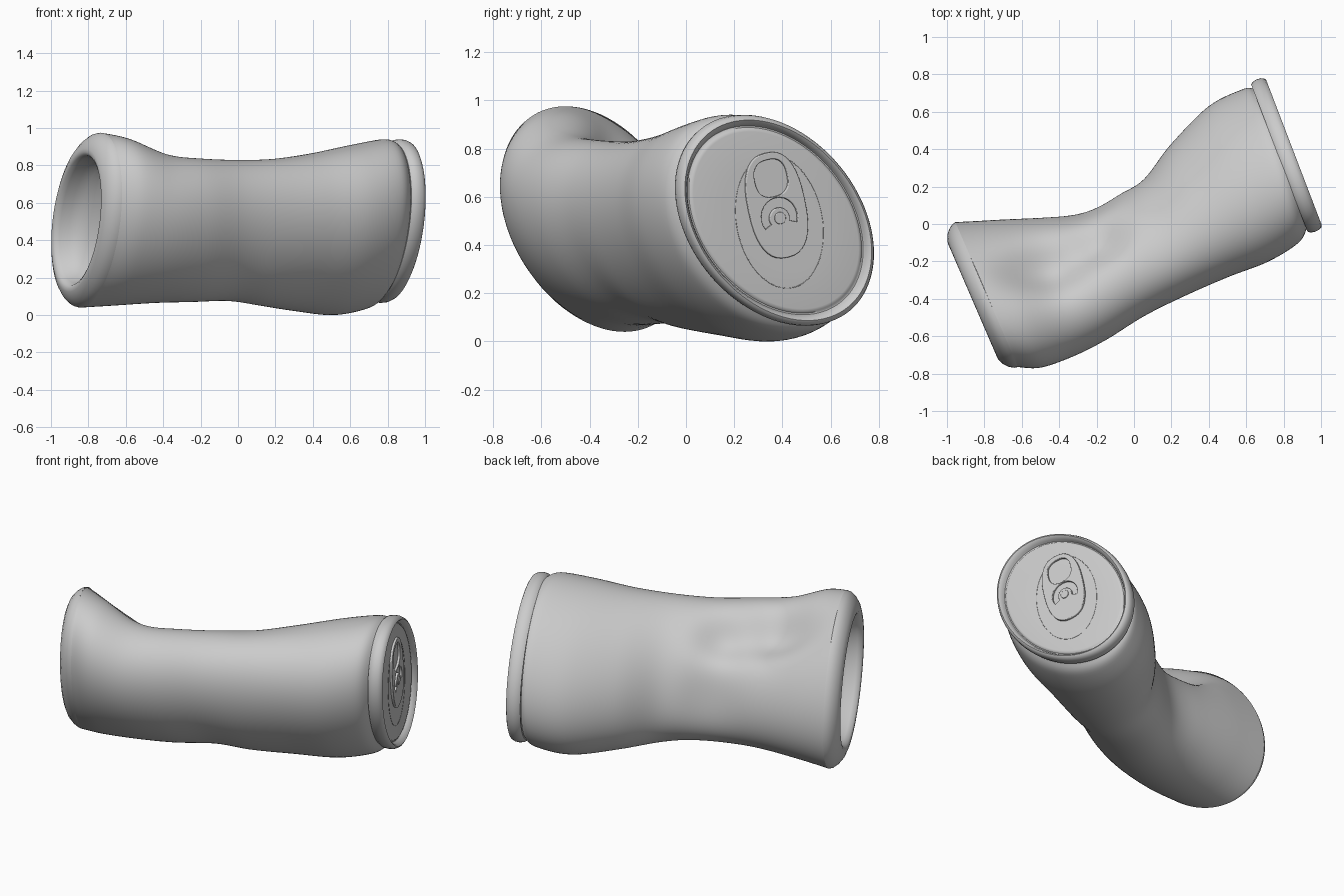
import bpy, bmesh, math
from mathutils import Vector, Matrix

if "Cube" in bpy.data.objects:
    bpy.data.objects.remove(bpy.data.objects["Cube"])

SEG = 96
PHI = 0.32  # diagonal squash of every cross-section


def section(s, scale=1.0, off=0.0):
    """Squashed ring from (back xy, front xy, z low, z high)."""
    bx, by, fx, fy, z0, z1 = s
    c = Vector(((bx + fx) / 2, (by + fy) / 2, (z0 + z1) / 2))
    u = Vector(((fx - bx) / 2, (fy - by) / 2, 0))
    n = Vector((-u.y, u.x, 0)).normalized()
    h = (z1 - z0) / 2
    pts = []
    for i in range(SEG):
        t = 2 * math.pi * i / SEG
        pts.append(c + u * (scale * math.cos(t)) + n * off
                   + Vector((0, 0, scale * h * math.sin(t + PHI))))
    return pts


def smooth(ob, angle):
    bpy.ops.object.select_all(action='DESELECT')
    ob.select_set(True)
    bpy.context.view_layer.objects.active = ob
    bpy.ops.object.shade_smooth_by_angle(angle=math.radians(angle))


def loft(name, rings, cap=False, angle=40):
    bm = bmesh.new()
    loops = [[bm.verts.new(p) for p in r] for r in rings]
    for a, b in zip(loops, loops[1:]):
        for i in range(SEG):
            j = (i + 1) % SEG
            bm.faces.new((a[i], a[j], b[j], b[i]))
    if cap:
        mid = bm.verts.new(sum(rings[-1], Vector()) / SEG)
        last = loops[-1]
        for i in range(SEG):
            bm.faces.new((last[i], last[(i + 1) % SEG], mid))
    bmesh.ops.recalc_face_normals(bm, faces=bm.faces)
    me = bpy.data.meshes.new(name)
    bm.to_mesh(me)
    bm.free()
    ob = bpy.data.objects.new(name, me)
    bpy.context.collection.objects.link(ob)
    smooth(ob, angle)
    return ob


def spline_path(keys, steps):
    """Catmull-Rom through the stations."""
    k = [keys[0]] + keys + [keys[-1]]
    out = []
    for i in range(1, len(k) - 2):
        for s in range(steps):
            t = s / steps
            out.append([0.5 * (2 * b + (c - a) * t + (2 * a - 5 * b + 4 * c - d) * t * t
                               + (3 * b - a - 3 * c + d) * t ** 3)
                        for a, b, c, d in zip(k[i - 1], k[i], k[i + 1], k[i + 2])])
    return out + [keys[-1]]


# Bent, crushed body
base_st = (-0.955, 0.01, -0.62, -0.765, 0.04, 0.975)
lid_st = (0.66, 0.775, 0.972, -0.04, 0.065, 0.94)
stations = [
    base_st,
    (-0.77, 0.02, -0.50, -0.768, 0.05, 0.945),
    (-0.50, 0.04, -0.33, -0.71, 0.065, 0.865),
    (-0.30, 0.085, -0.15, -0.62, 0.07, 0.84),
    (-0.10, 0.18, 0.05, -0.495, 0.075, 0.83),
    (0.05, 0.25, 0.26, -0.39, 0.05, 0.835),
    (0.20, 0.43, 0.50, -0.285, 0.022, 0.865),
    (0.40, 0.63, 0.72, -0.20, 0.0, 0.91),
    (0.58, 0.72, 0.88, -0.10, 0.035, 0.94),
    (0.635, 0.725, 0.925, -0.02, 0.08, 0.925),
]
dents = [  # centre, radius, push: a fold running along the inner top of the bend
    ((-0.62, -0.20, 0.90), 0.14, (0.02, -0.02, -0.06)),
    ((-0.45, -0.18, 0.84), 0.17, (0.02, -0.05, -0.11)),
    ((-0.22, -0.03, 0.79), 0.15, (0.02, -0.06, -0.08)),
    ((-0.20, 0.12, 0.40), 0.24, (0.02, -0.04, 0.0)),
]
rings = [section(s) for s in spline_path(stations, 7)]
for ring in rings:
    for p in ring:
        push = Vector()
        for c, r, v in dents:
            push += Vector(v) * math.exp(-(p - Vector(c)).length_squared / r ** 2)
        p += push
loft("can_body", rings, angle=50)

# Hollow base (offsets are negative: outward is -x)
base_profile = [(1, 0.0), (0.99, 0.02), (0.95, 0.045), (0.89, 0.067), (0.82, 0.08),
                (0.78, 0.082), (0.745, 0.074), (0.72, 0.05), (0.69, 0.0),
                (0.62, -0.045), (0.48, -0.08), (0.3, -0.105), (0.12, -0.115)]
loft("can_base", [section(base_st, s, -d) for s, d in base_profile], True, 60)

# Lid with rolled rim and shallow panel
lid_profile = [(0.93, -0.04), (0.965, -0.042), (0.99, -0.028), (1.0, -0.005), (0.995, 0.018),
               (0.975, 0.036), (0.95, 0.042), (0.925, 0.034), (0.907, 0.018), (0.895, 0.007),
               (0.88, 0.007), (0.865, 0.014), (0.84, 0.016), (0.5, 0.016)]
loft("can_lid", [section(lid_st, s, d) for s, d in lid_profile], True, 45)

# Lid frame: local x toward the back, local y up, local z out of the lid
n = Vector((0.815, 0.312, 0)).normalized()
ux = Vector((-n.y, n.x, 0))
origin = Vector((0.816, 0.3675, 0.565)) + n * 0.016
frame = Matrix((ux, Vector((0, 0, 1)), n)).transposed().to_4x4()
frame.translation = origin
frame = frame @ Matrix.Rotation(math.radians(13), 4, 'Z')


def oval(cx, cy, a, b, power=1.0, count=40):
    pts = []
    for i in range(count):
        t = 2 * math.pi * i / count
        c, s = math.cos(t), math.sin(t)
        pts.append((cx + a * math.copysign(abs(c) ** power, c),
                    cy + b * math.copysign(abs(s) ** power, s)))
    return pts


def arc(cx, cy, r, a0, a1, count=16):
    return [(cx + r * math.cos(math.radians(a0 + (a1 - a0) * i / count)),
             cy + r * math.sin(math.radians(a0 + (a1 - a0) * i / count)))
            for i in range(count + 1)]


def lid_curve(name, outlines, filled, thick, bevel):
    cu = bpy.data.curves.new(name, 'CURVE')
    cu.dimensions = '2D' if filled else '3D'
    if filled:
        cu.fill_mode = 'BOTH'
        cu.extrude = thick
    cu.bevel_depth = bevel
    cu.bevel_resolution = 2
    for pts in outlines:
        sp = cu.splines.new('POLY')
        sp.points.add(len(pts) - 1)
        for q, (x, y) in zip(sp.points, pts):
            q.co = (x, y, 0, 1)
        sp.use_cyclic_u = True
    ob = bpy.data.objects.new(name, cu)
    bpy.context.collection.objects.link(ob)
    ob.matrix_world = frame @ Matrix.Translation((0, 0, thick))
    bpy.ops.object.select_all(action='DESELECT')
    ob.select_set(True)
    bpy.context.view_layer.objects.active = ob
    bpy.ops.object.convert(target='MESH')
    smooth(bpy.context.view_layer.objects.active, 40)


# Pull tab with finger hole and horseshoe slot, rivet, faint pressed outline
slot = arc(0, -0.05, 0.085, -30, 210) + arc(0, -0.055, 0.04, 210, -30)
lid_curve("pull_tab", [oval(0, 0, 0.122, 0.218, 0.8), oval(0, 0.115, 0.078, 0.082, 0.8), slot],
          True, 0.005, 0.004)
lid_curve("tab_rivet", [oval(0, -0.055, 0.022, 0.022, count=24)], True, 0.008, 0.003)
lid_curve("pressed_outline", [oval(0.0, -0.07, 0.19, 0.28, count=64)], False, 0.0, 0.0015)
